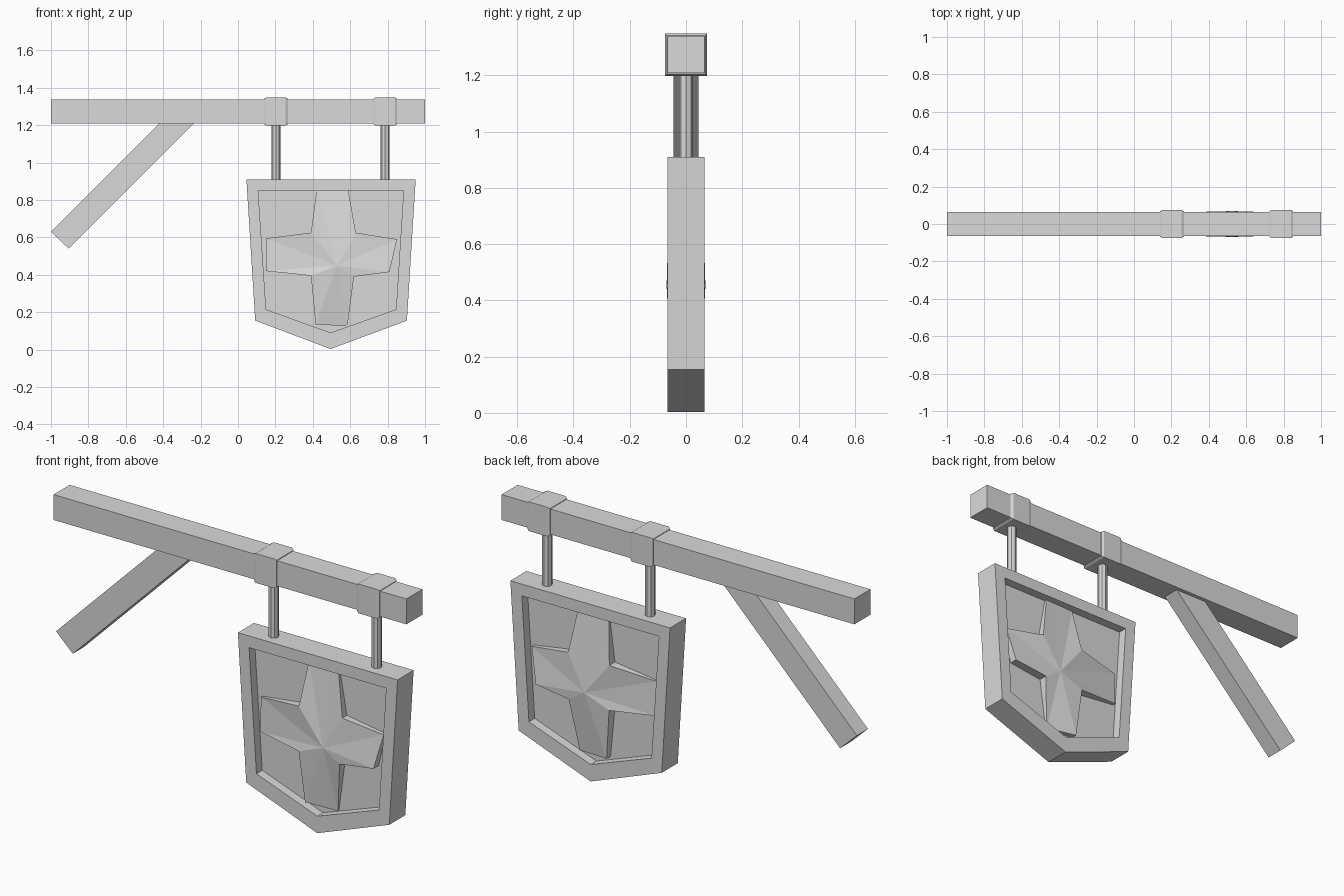
import bpy
import bmesh
from mathutils import Vector

cube = bpy.data.objects.get("Cube")
if cube:
    bpy.data.objects.remove(cube)

GREY = (0.7, 0.7, 0.7, 1)
mat = bpy.data.materials.new("plain grey")
mat.use_nodes = True
mat.diffuse_color = GREY
mat.node_tree.nodes["Principled BSDF"].inputs["Base Color"].default_value = GREY


def finish(name, bm):
    bmesh.ops.recalc_face_normals(bm, faces=bm.faces)
    mesh = bpy.data.meshes.new(name)
    bm.to_mesh(mesh)
    bm.free()
    mesh.materials.append(mat)
    obj = bpy.data.objects.new(name, mesh)
    bpy.context.collection.objects.link(obj)
    return obj


def loft(name, rings, closed=False):
    """Skin a series of equal-length point rings, capping or closing the ends."""
    bm = bmesh.new()
    rows = [[bm.verts.new(p) for p in ring] for ring in rings]
    n = len(rows[0])
    pairs = list(zip(rows, rows[1:]))
    if closed:
        pairs.append((rows[-1], rows[0]))
    else:
        bm.faces.new(rows[0])
        bm.faces.new(rows[-1])
    for a, b in pairs:
        for i in range(n):
            j = (i + 1) % n
            bm.faces.new((a[i], a[j], b[j], b[i]))
    return finish(name, bm)


def at_depth(outline, y):
    return [(x, y, z) for x, z in outline]


def prism(name, outline, half):
    return loft(name, [at_depth(outline, -half), at_depth(outline, half)])


# Horizontal beam and diagonal brace
BEAM_Z = 1.273
prism("beam", [(-1, 1.208), (1, 1.208), (1, 1.338), (-1, 1.338)], 0.065)
prism("brace", [(-1, 0.63), (-0.905, 0.54), (-0.23, 1.215), (-0.415, 1.215)], 0.045)

# Chamfered collars around the beam, each with a hanging rod
for side, x in (("right", 0.203), ("left", 0.787)):
    rings = []
    for dx, r in ((-0.064, 0.068), (-0.052, 0.075), (0.052, 0.075), (0.064, 0.068)):
        rings.append([(x + dx, sy * r, BEAM_Z + sz * r)
                      for sy, sz in ((-1, -1), (1, -1), (1, 1), (-1, 1))])
    loft(side + "_collar", rings)

    bm = bmesh.new()
    bmesh.ops.create_cone(bm, cap_ends=True, segments=8, radius1=0.024,
                          radius2=0.024, depth=0.32)
    bmesh.ops.translate(bm, verts=bm.verts, vec=Vector((x, 0, 1.06)))
    finish(side + "_rod", bm)

# Shield-shaped sign frame with a recessed panel
outer = [(0.045, 0.91), (0.95, 0.91), (0.903, 0.155), (0.495, 0.003), (0.092, 0.155)]
inner = [(0.108, 0.85), (0.885, 0.85), (0.845, 0.215), (0.495, 0.09), (0.15, 0.215)]
loft("sign_frame", [at_depth(outer, -0.065), at_depth(outer, 0.065),
                    at_depth(inner, 0.065), at_depth(inner, -0.065)], closed=True)
prism("sign_panel", inner, 0.018)

# Faceted four-armed star on both faces: x, z and height from the middle
star = [(0.42, 0.85, 0.025), (0.59, 0.85, 0.03), (0.63, 0.625, 0.055),
        (0.85, 0.59, 0.035), (0.81, 0.415, 0.06), (0.62, 0.39, 0.064),
        (0.585, 0.125, 0.025), (0.415, 0.135, 0.05), (0.39, 0.395, 0.066),
        (0.15, 0.42, 0.035), (0.15, 0.595, 0.028), (0.39, 0.625, 0.064)]
for name, s in (("front_star", -1), ("back_star", 1)):
    bm = bmesh.new()
    peak = bm.verts.new((0.53, s * 0.069, 0.45))
    top = [bm.verts.new((x, s * h, z)) for x, z, h in star]
    base = [bm.verts.new((x, s * 0.01, z)) for x, z, h in star]
    for i in range(len(star)):
        j = (i + 1) % len(star)
        bm.faces.new((peak, top[i], top[j]))
        bm.faces.new((top[i], base[i], base[j], top[j]))
    bm.faces.new(base)
    finish(name, bm)
